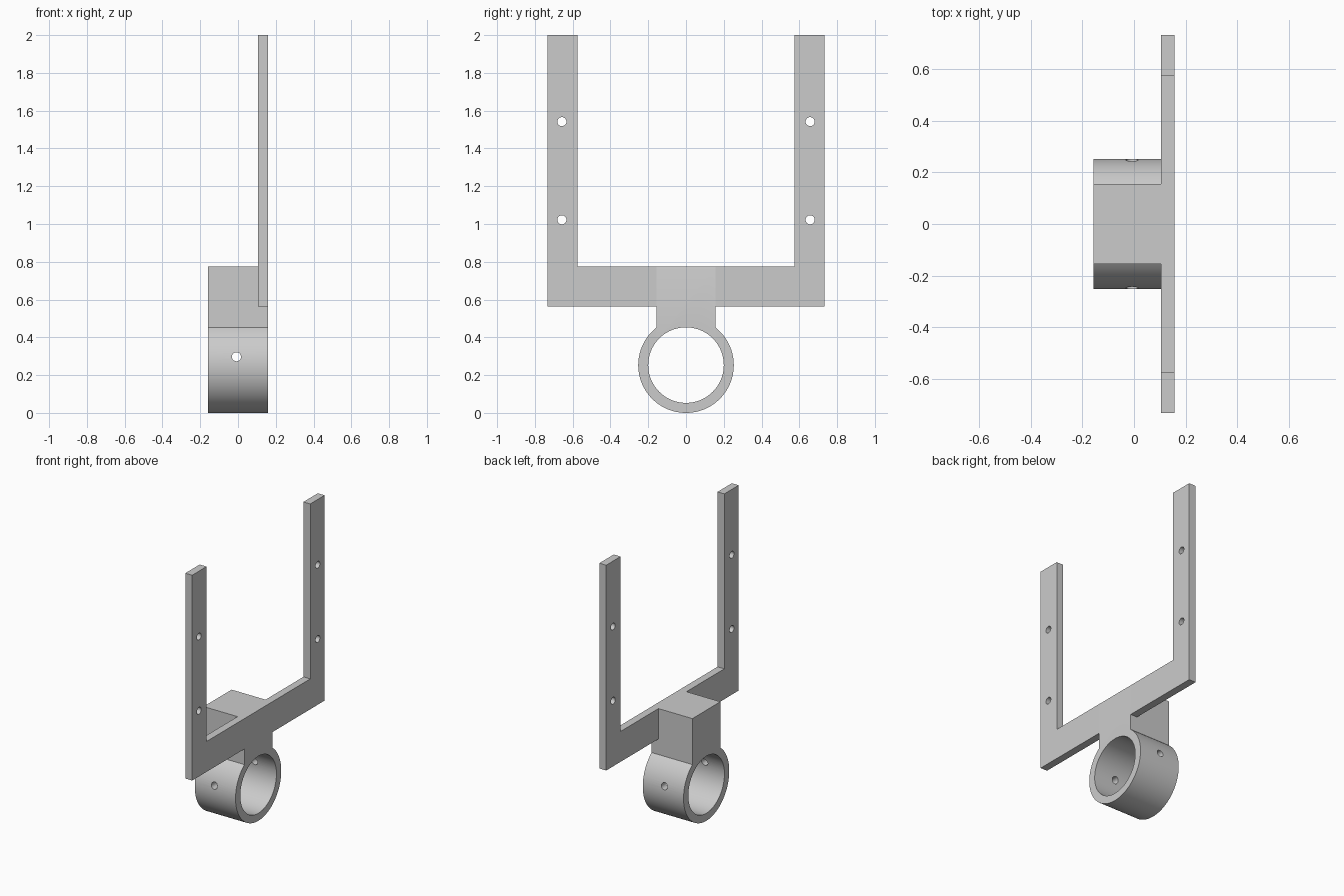
import bpy
import bmesh
import math
from mathutils import Matrix

if "Cube" in bpy.data.objects:
    bpy.data.objects.remove(bpy.data.objects["Cube"])

grey = bpy.data.materials.new("light grey")
grey.use_nodes = True
colour = (0.6, 0.6, 0.6, 1)
grey.diffuse_color = colour
grey.node_tree.nodes["Principled BSDF"].inputs["Base Color"].default_value = colour

BACK, FACE, PLATE = -0.158, 0.158, 0.105   # x of the block end, outer face, plate inner face
RING_Z, RING_R, BORE_R = 0.253, 0.253, 0.2


def finish(name, bm):
    bmesh.ops.recalc_face_normals(bm, faces=bm.faces)
    mesh = bpy.data.meshes.new(name)
    bm.to_mesh(mesh)
    bm.free()
    mesh.materials.append(grey)
    obj = bpy.data.objects.new(name, mesh)
    bpy.context.collection.objects.link(obj)
    return obj


def slab(name, outline, x0, x1):
    """Extrude a (y, z) outline along x."""
    bm = bmesh.new()
    face = bm.faces.new([bm.verts.new((x0, y, z)) for y, z in outline])
    new = bmesh.ops.extrude_face_region(bm, geom=[face])["geom"]
    bmesh.ops.translate(bm, vec=(x1 - x0, 0, 0),
                        verts=[v for v in new if isinstance(v, bmesh.types.BMVert)])
    return finish(name, bm)


def rod(name, radius, length, centre, axis, sides):
    """Cylinder along the x or y axis."""
    bm = bmesh.new()
    turn = Matrix.Rotation(math.pi / 2, 4, "Y" if axis == "x" else "X")
    bmesh.ops.create_cone(bm, cap_ends=True, segments=sides, radius1=radius, radius2=radius,
                          depth=length, matrix=Matrix.Translation(centre) @ turn)
    return finish(name, bm)


def combine(target, other, operation):
    mod = target.modifiers.new(operation.lower(), "BOOLEAN")
    mod.operation, mod.solver, mod.object = operation, "EXACT", other
    bpy.context.view_layer.objects.active = target
    bpy.ops.object.modifier_apply(modifier=mod.name)
    bpy.data.objects.remove(other)


# U-shaped fork plate
half = [(0.733, 0.562), (0.733, 2), (0.574, 2), (0.574, 0.775)]
bracket = slab("fork_bracket", half + [(-y, z) for y, z in reversed(half)], PLATE, FACE)

# Neck block and clamp ring
neck = [(-0.155, 0.3), (0.155, 0.3), (0.155, 0.775), (-0.155, 0.775)]
combine(bracket, slab("neck_block", neck, BACK, FACE), "UNION")
combine(bracket, rod("clamp_ring", RING_R, FACE - BACK, (0, 0, RING_Z), "x", 96), "UNION")
combine(bracket, rod("bore_cutter", BORE_R, 1, (0, 0, RING_Z), "x", 96), "DIFFERENCE")

# Set-screw hole through both ring walls
combine(bracket, rod("screw_cutter", 0.024, 1, (-0.008, 0, 0.297), "y", 32), "DIFFERENCE")

# Mounting holes in the arms
for side in (-1, 1):
    for z in (1.022, 1.542):
        combine(bracket, rod("hole_cutter", 0.024, 0.4, (0.13, side * 0.657, z), "x", 32), "DIFFERENCE")

bpy.ops.object.select_all(action="DESELECT")
bracket.select_set(True)
bpy.context.view_layer.objects.active = bracket
bpy.ops.object.shade_smooth_by_angle(angle=math.radians(30))
